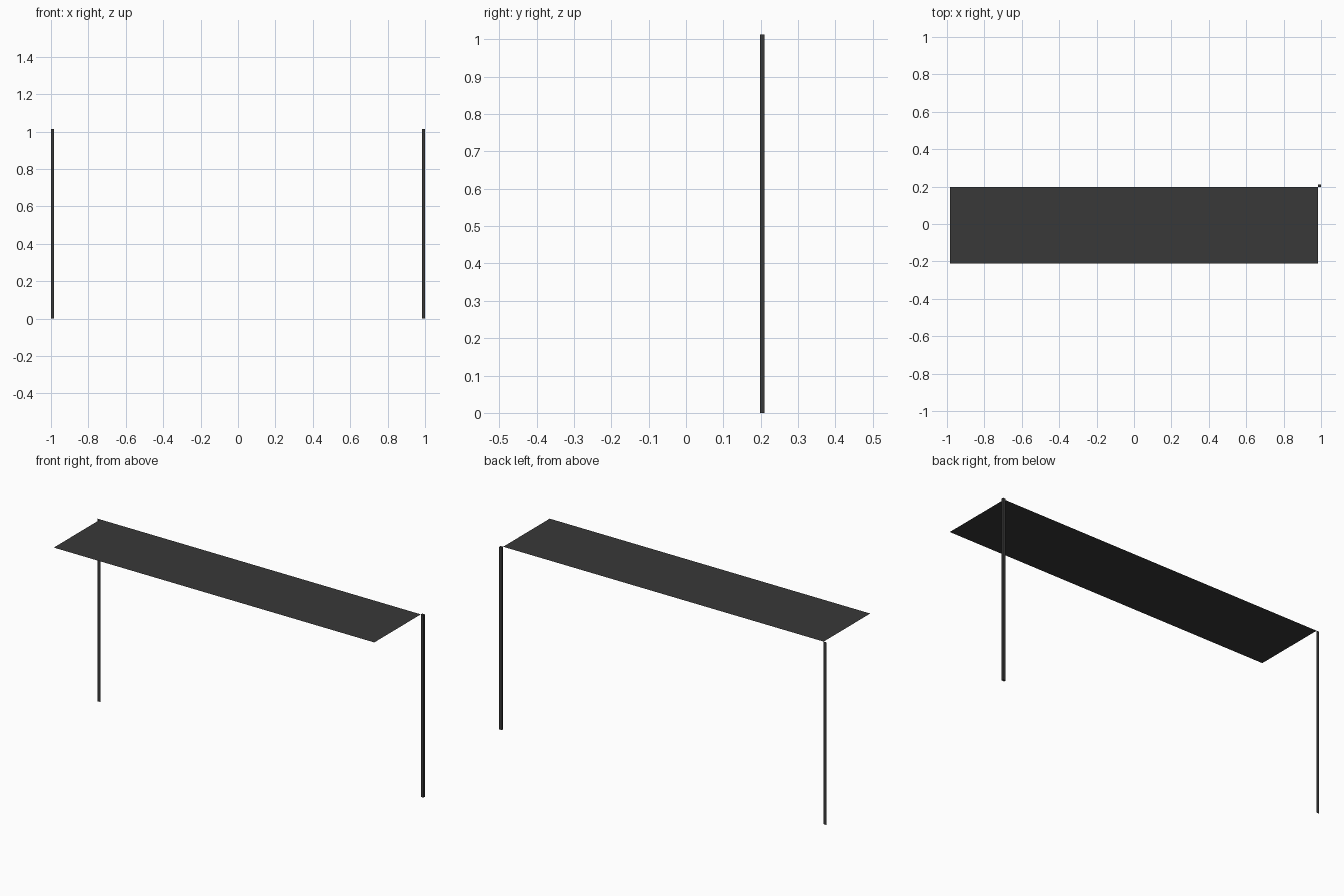
import bpy
import bmesh

if "Cube" in bpy.data.objects:
    bpy.data.objects.remove(bpy.data.objects["Cube"])

TOP = 1.013            # height of the panel and posts
X_IN, X_OUT = 0.984, 1.0
Y_IN, Y_OUT = 0.198, 0.21


def make_object(name, bm):
    mesh = bpy.data.meshes.new(name)
    bm.to_mesh(mesh)
    bm.free()
    obj = bpy.data.objects.new(name, mesh)
    bpy.context.collection.objects.link(obj)
    mat = bpy.data.materials.get("dark_grey")
    if mat is None:
        mat = bpy.data.materials.new("dark_grey")
        mat.diffuse_color = (0.04, 0.04, 0.04, 1)
        mat.use_nodes = True
        mat.node_tree.nodes["Principled BSDF"].inputs["Base Color"].default_value = mat.diffuse_color
    mesh.materials.append(mat)
    return obj


def sheet(name, corners):
    bm = bmesh.new()
    bm.faces.new([bm.verts.new(c) for c in corners])
    return make_object(name, bm)


# Flat horizontal panel, a single sheet
sheet("top_panel", [(-X_IN, -Y_OUT, TOP), (X_IN, -Y_OUT, TOP),
                    (X_IN, Y_IN, TOP), (-X_IN, Y_IN, TOP)])

# Left post, a flat upright strip
sheet("left_post", [(-X_OUT, Y_IN, 0), (-X_IN, Y_IN, 0),
                    (-X_IN, Y_IN, TOP), (-X_OUT, Y_IN, TOP)])

# Right post, a thin square bar
bm = bmesh.new()
bmesh.ops.create_cube(bm, size=1)
bmesh.ops.scale(bm, vec=(X_OUT - X_IN, Y_OUT - Y_IN, TOP), verts=bm.verts)
bmesh.ops.translate(bm, vec=((X_OUT + X_IN) / 2, (Y_OUT + Y_IN) / 2, TOP / 2),
                    verts=bm.verts)
make_object("right_post", bm)
